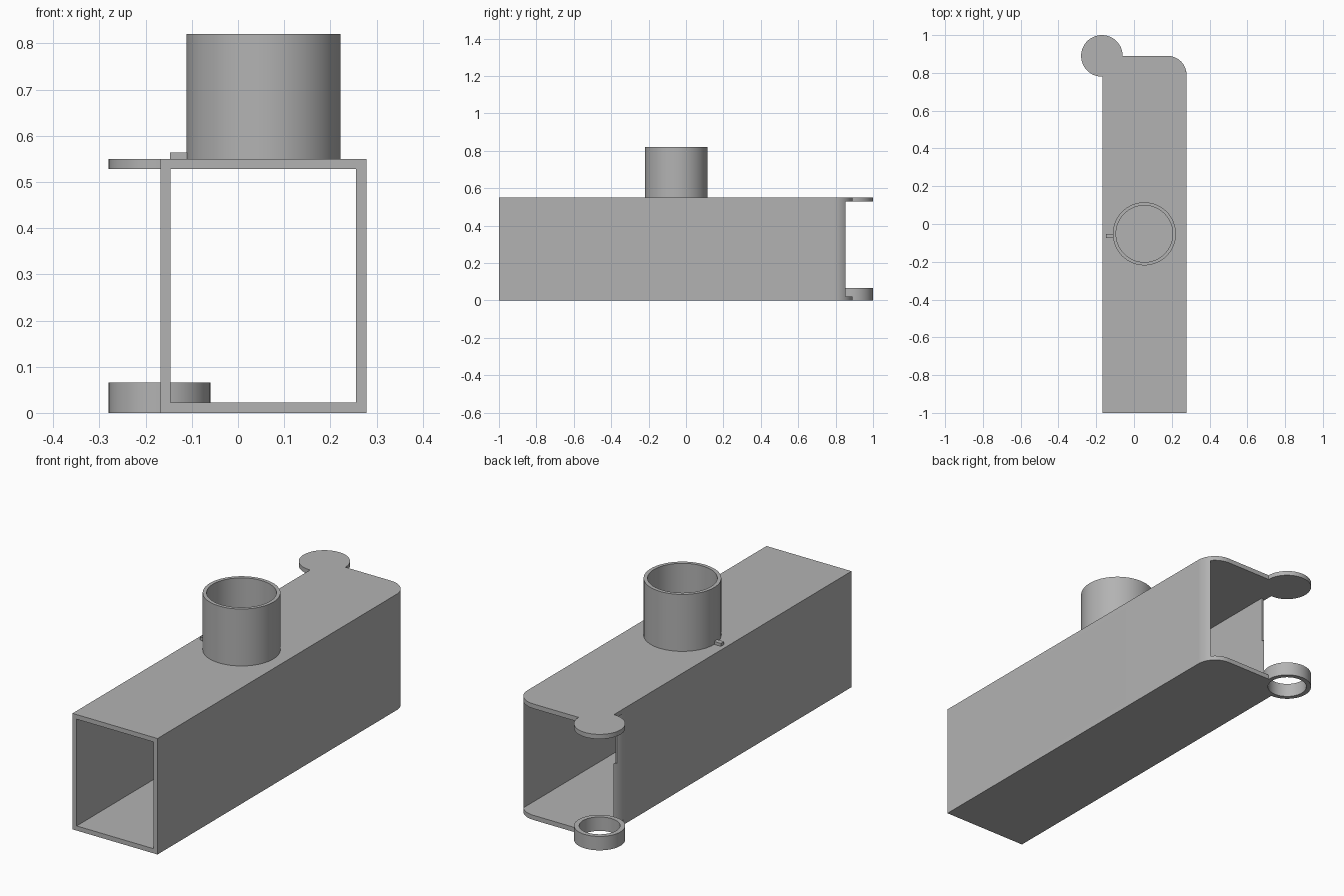
import bpy, bmesh
from math import sin, cos, pi, acos

cube = bpy.data.objects.get("Cube")
if cube:
    bpy.data.objects.remove(cube, do_unlink=True)

mat = bpy.data.materials.new("plain grey")
mat.use_nodes = True
GREY = (0.45, 0.45, 0.45, 1)
mat.diffuse_color = GREY
mat.node_tree.nodes["Principled BSDF"].inputs["Base Color"].default_value = GREY

# Main dimensions
LEFT, RIGHT = 0.278, -0.168
FRONT, BACK = -1.0, 0.89
TOP, WALL, CORNER = 0.55, 0.022, 0.1
HINGE, HINGE_R, HINGE_HOLE = (-0.17, 0.89), 0.11, 0.088
PORT, PORT_R, PORT_HOLE = (0.055, -0.052), 0.167, 0.15


def arc(cx, cy, r, a0, a1, n=16):
    return [(cx + r * cos(a0 + (a1 - a0) * i / n),
             cy + r * sin(a0 + (a1 - a0) * i / n)) for i in range(n + 1)]


def circle(centre, r):
    return arc(*centre, r, 0, 2 * pi, 64)[:-1]


def prism(name, outline, z0, z1):
    """Extrude a flat outline upward from z0 to z1."""
    bm = bmesh.new()
    face = bm.faces.new([bm.verts.new((x, y, z0)) for x, y in outline])
    ext = bmesh.ops.extrude_face_region(bm, geom=[face])
    verts = [v for v in ext["geom"] if isinstance(v, bmesh.types.BMVert)]
    bmesh.ops.translate(bm, verts=verts, vec=(0, 0, z1 - z0))
    bmesh.ops.recalc_face_normals(bm, faces=bm.faces)
    mesh = bpy.data.meshes.new(name)
    bm.to_mesh(mesh)
    bm.free()
    mesh.materials.append(mat)
    obj = bpy.data.objects.new(name, mesh)
    bpy.context.collection.objects.link(obj)
    return obj


def combine(obj, other, operation):
    """Apply a boolean and discard the second object."""
    mod = obj.modifiers.new("combine", 'BOOLEAN')
    mod.object, mod.operation, mod.solver = other, operation, 'EXACT'
    bpy.context.view_layer.objects.active = obj
    bpy.ops.object.modifier_apply(modifier=mod.name)
    bpy.data.objects.remove(other, do_unlink=True)


def bore(obj, centre, r):
    combine(obj, prism("cutter", circle(centre, r), -0.1, 1), 'DIFFERENCE')


# Top and bottom plates, each with a hinge lug at the back right corner
plate = [(RIGHT, FRONT), (LEFT, FRONT)] \
    + arc(LEFT - CORNER, BACK - CORNER, CORNER, 0, pi / 2) + [(RIGHT, BACK)]
top = prism("top_plate", plate, TOP - WALL, TOP)
combine(top, prism("hinge_disc", circle(HINGE, HINGE_R), TOP - WALL, TOP), 'UNION')
bore(top, PORT, PORT_HOLE)

bottom = prism("bottom_plate", plate, 0, WALL)
combine(bottom, prism("hinge_ring", circle(HINGE, HINGE_R), 0, 0.066), 'UNION')
bore(bottom, HINGE, HINGE_HOLE)

# Side walls, whose back ends follow a rounded corner
sweep = acos((CORNER - WALL) / CORNER)
left_wall = prism("left_wall", [(LEFT - WALL, FRONT), (LEFT, FRONT)]
                  + arc(LEFT - CORNER, BACK - CORNER, CORNER, 0, sweep),
                  WALL, TOP - WALL)
right_wall = prism("right_wall", [(RIGHT + WALL, FRONT), (RIGHT, FRONT)]
                   + arc(RIGHT + CORNER, 0.69, CORNER, pi, pi - sweep),
                   WALL, TOP - WALL)
notch = prism("notch", [(-0.3, 0.738), (0, 0.738), (0, 0.9), (-0.3, 0.9)], 0.3, 0.6)
combine(right_wall, notch, 'DIFFERENCE')

# Round port on the top, with a small locating tab
port = prism("port_tube", circle(PORT, PORT_R), TOP, 0.82)
bore(port, PORT, PORT_HOLE)
tab = prism("port_tab", [(-0.147, -0.075), (-0.105, -0.075),
                         (-0.105, -0.052), (-0.147, -0.052)], TOP, 0.564)

# Smooth the curved faces, keep edges crisp
bpy.ops.object.select_all(action='DESELECT')
for obj in (top, bottom, left_wall, right_wall, port):
    obj.select_set(True)
bpy.context.view_layer.objects.active = port
bpy.ops.object.shade_smooth_by_angle(angle=0.5)
